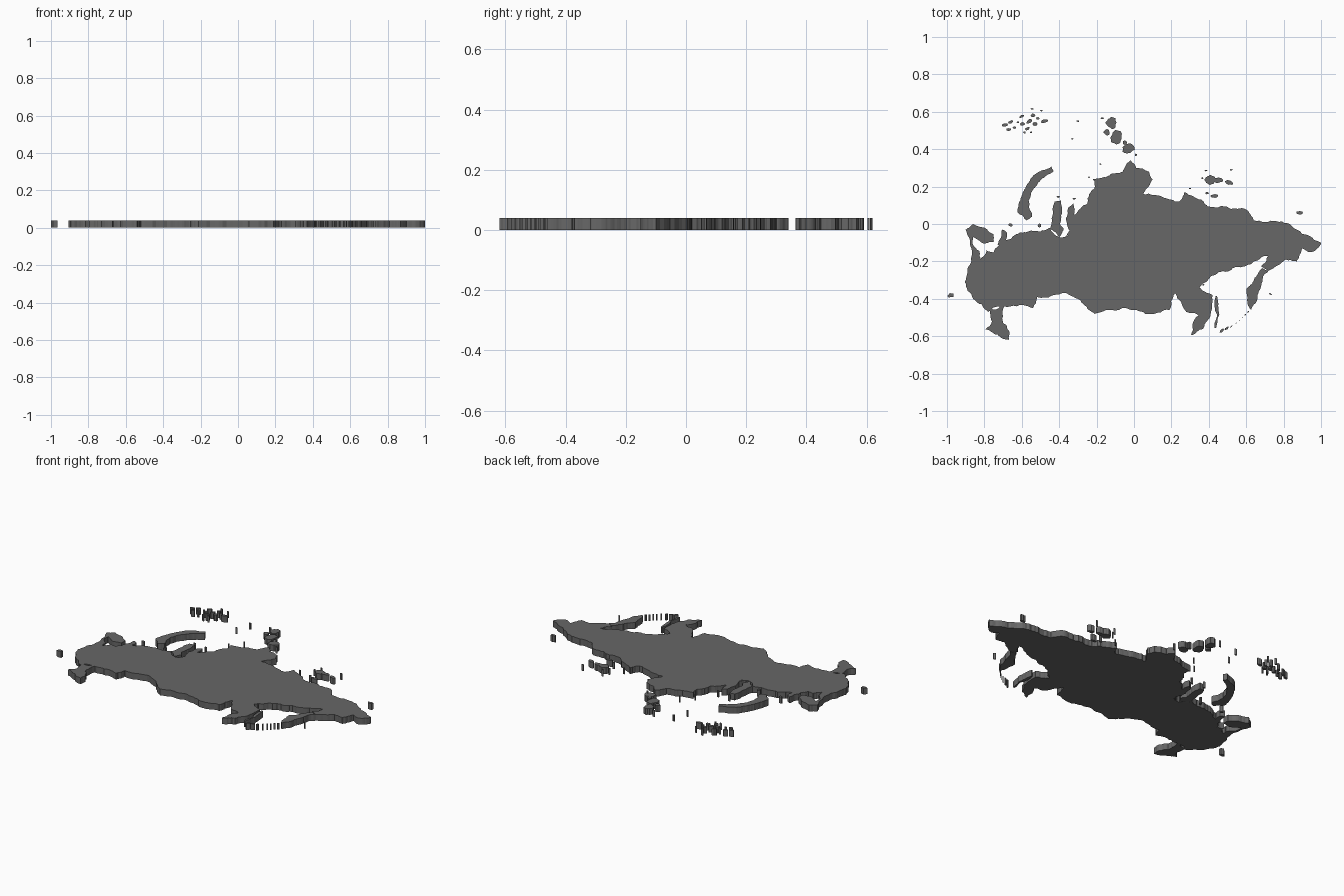
import bpy, bmesh, math, random

random.seed(4)
H = 0.04  # plate thickness

# Dark grey for every part
dark = bpy.data.materials.new("dark_grey")
dark.diffuse_color = (0.135, 0.135, 0.135, 1)


def roughen(pts, depth, amount):
    """Ragged coast: midpoint displacement on every edge."""
    for _ in range(depth):
        out = []
        for i, a in enumerate(pts):
            b = pts[(i + 1) % len(pts)]
            dx, dy = b[0] - a[0], b[1] - a[1]
            k = random.uniform(-amount, amount)
            out += [a, ((a[0] + b[0]) / 2 - dy * k, (a[1] + b[1]) / 2 + dx * k)]
        pts = out
    return pts


def plates(name, outlines, depth=2, amount=0.14):
    """One object made of vertical prisms, one for each outline."""
    bm = bmesh.new()
    for pts in outlines:
        pts = roughen(pts, depth, amount)
        area = sum(a[0] * b[1] - b[0] * a[1] for a, b in zip(pts, pts[1:] + pts[:1]))
        if area < 0:
            pts = pts[::-1]
        low = [bm.verts.new((x, y, 0)) for x, y in pts]
        top = [bm.verts.new((x, y, H)) for x, y in pts]
        bm.faces.new(top)
        bm.faces.new(low[::-1])
        for i in range(len(pts)):
            j = (i + 1) % len(pts)
            bm.faces.new((low[i], low[j], top[j], top[i]))
    mesh = bpy.data.meshes.new(name)
    bm.to_mesh(mesh)
    bm.free()
    mesh.materials.append(dark)
    obj = bpy.data.objects.new(name, mesh)
    bpy.context.collection.objects.link(obj)
    return obj


def blob(x, y, rx, ry, turn=0, n=8):
    """Irregular island outline."""
    c, s = math.cos(math.radians(turn)), math.sin(math.radians(turn))
    pts = []
    for i in range(n):
        t = 2 * math.pi * i / n
        r = random.uniform(0.8, 1.1)
        u, v = rx * r * math.cos(t), ry * r * math.sin(t)
        pts.append((x + u * c - v * s, y + u * s + v * c))
    return pts


def strip(path):
    """Outline around a path of (x, y, half width)."""
    left, right = [], []
    for i, (x, y, w) in enumerate(path):
        a, b = path[max(i - 1, 0)], path[min(i + 1, len(path) - 1)]
        dx, dy = b[0] - a[0], b[1] - a[1]
        d = math.hypot(dx, dy)
        left.append((x - dy / d * w, y + dx / d * w))
        right.append((x + dy / d * w, y - dx / d * w))
    return left + right[::-1]


# Mainland, clockwise from the north-west
plates("mainland", [[
    (-.89, -.06), (-.86, -.06), (-.855, -.12), (-.825, -.15), (-.82, -.19), (-.79, -.14),
    (-.75, -.155), (-.72, -.11), (-.66, -.08), (-.61, -.045), (-.55, -.035), (-.50, -.04),
    (-.45, -.02), (-.40, -.07), (-.37, -.07), (-.31, -.02), (-.29, .08), (-.25, .11),
    (-.24, .16), (-.21, .19), (-.22, .24), (-.13, .26), (-.06, .28), (-.02, .34),
    (.01, .30), (.08, .28), (.10, .24), (.05, .16), (.16, .14), (.24, .12), (.27, .17),
    (.36, .13), (.41, .09), (.52, .08), (.61, .07), (.64, .02), (.76, .015), (.87, -.03),
    (1.0, -.10), (.95, -.15), (.90, -.13), (.87, -.20), (.81, -.19), (.72, -.25),
    (.68, -.23), (.72, -.17), (.64, -.20), (.56, -.23), (.50, -.255), (.41, -.28),
    (.35, -.34), (.42, -.38), (.41, -.48), (.37, -.56), (.305, -.595), (.345, -.49),
    (.28, -.47), (.22, -.37), (.19, -.46), (.06, -.48), (-.04, -.45), (-.21, -.48),
    (-.27, -.43), (-.36, -.37), (-.52, -.39), (-.54, -.45), (-.66, -.44), (-.78, -.47),
    (-.86, -.40), (-.905, -.31), (-.87, -.20)]], depth=3, amount=0.13)

# Peninsulas that grow out of the mainland
plates("southwest_isthmus", [[
    (-.78, -.455), (-.69, -.435), (-.70, -.53), (-.67, -.57), (-.67, -.62), (-.73, -.59),
    (-.795, -.565), (-.76, -.52)]], depth=3)
plates("northwest_peninsula", [[
    (-.90, -.03), (-.86, .0), (-.80, -.02), (-.75, -.055), (-.75, -.095), (-.80, -.105),
    (-.85, -.075), (-.89, -.06)]], depth=3, amount=0.08)
plates("far_east_peninsula", [[
    (.685, -.235), (.72, -.25), (.69, -.28), (.68, -.33), (.66, -.38), (.625, -.46),
    (.605, -.41), (.60, -.35), (.635, -.31)]], depth=3, amount=0.1)
plates("arctic_capes", [
    [(-.45, -.025), (-.44, .03), (-.425, .12), (-.39, .125), (-.385, .06), (-.395, .0),
     (-.375, -.03), (-.40, -.07)],
    [(-.37, -.07), (-.345, -.035), (-.365, .03), (-.35, .09), (-.325, .11), (-.32, .05),
     (-.28, .085), (-.30, -.02)],
    [(-.73, -.11), (-.705, -.03), (-.68, -.045), (-.69, -.10)]], depth=3, amount=0.1)

# Long islands
plates("curved_arctic_island", [strip([
    (-.56, .03, .02), (-.59, .07, .033), (-.585, .13, .022), (-.56, .19, .02),
    (-.53, .235, .022), (-.49, .265, .02), (-.435, .295, .014)])], depth=3, amount=0.1)
plates("long_eastern_island", [strip([
    (.44, -.385, .004), (.44, -.44, .01), (.45, -.485, .006), (.438, -.53, .007),
    (.435, -.555, .004)])], amount=0.08)

# Northern island groups
plates("central_arctic_islands", [blob(*b) for b in [
    (-.12, .54, .03, .035), (-.145, .49, .018, .016), (-.095, .465, .034, .042),
    (-.03, .405, .036, .03, 30), (-.05, .435, .012, .012), (-.17, .565, .008, .005),
    (-.18, .32, .006, .004), (.01, .37, .006, .008), (-.24, .25, .005, .004),
    (-.33, .455, .007, .004), (-.30, .55, .008, .005)]])
plates("northwest_archipelago", [blob(*b) for b in [
    (-.69, .53, .018, .009, 20), (-.66, .545, .016, .008, 30), (-.67, .505, .014, .008),
    (-.64, .515, .01, .007), (-.60, .575, .014, .007, 30), (-.595, .535, .014, .01),
    (-.57, .51, .014, .009, 40), (-.56, .55, .018, .011, 40), (-.585, .49, .008, .006),
    (-.53, .535, .014, .011), (-.54, .58, .012, .011), (-.515, .565, .011, .007),
    (-.48, .55, .02, .01, 15), (-.545, .615, .009, .005), (-.495, .606, .007, .004),
    (-.62, .545, .007, .005), (-.55, .49, .007, .005)]], depth=1)
plates("northeast_archipelago", [blob(*b) for b in [
    (.405, .235, .032, .026), (.45, .235, .026, .015), (.51, .22, .024, .012, -20),
    (.385, .285, .008, .004), (.52, .29, .008, .004), (.43, .15, .02, .01),
    (.39, .165, .01, .007), (.365, .245, .006, .005), (.30, .19, .006, .004)]])
plates("coastal_islands", [blob(*b) for b in [
    (.885, .06, .02, .01), (-.66, -.005, .012, .009), (-.505, -.008, .012, .01, 45),
    (-.405, .145, .01, .005), (-.32, .135, .008, .005), (.73, -.375, .009, .003, -35),
    (.37, -.325, .006, .004)]], depth=1)

# Chain of small islands in the south-east
plates("island_chain", [blob(x, y, r, r * .4, 40, 6) for x, y, r in [
    (.47, -.57, .018), (.495, -.558, .014), (.52, -.548, .008), (.545, -.53, .005),
    (.565, -.515, .005), (.58, -.50, .005), (.595, -.485, .007), (.61, -.47, .008)]], depth=1)

# Detached western enclave
plates("western_enclave", [[(-1, -.385), (-.985, -.37), (-.965, -.373), (-.965, -.39),
                            (-.99, -.392)]], amount=0.06)
